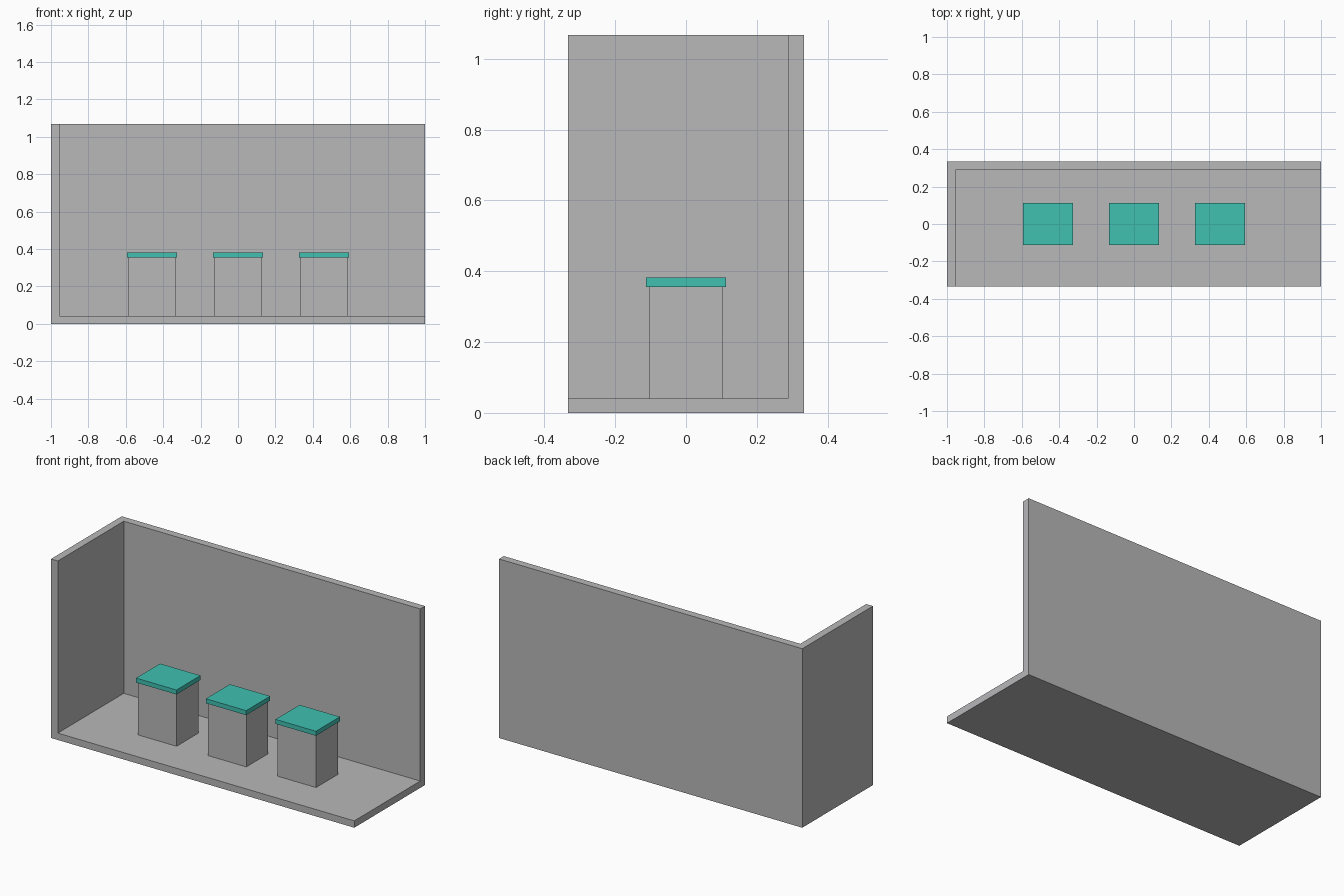
import bpy

if "Cube" in bpy.data.objects:
    bpy.data.objects.remove(bpy.data.objects["Cube"])


def material(name, rgb):
    m = bpy.data.materials.new(name)
    m.diffuse_color = (*rgb, 1.0)
    m.use_nodes = True
    m.node_tree.nodes["Principled BSDF"].inputs["Base Color"].default_value = m.diffuse_color
    return m


def box(name, lo, hi, mat):
    """Axis-aligned box between two corners."""
    centre = [(a + b) / 2 for a, b in zip(lo, hi)]
    bpy.ops.mesh.primitive_cube_add(size=1, location=centre)
    ob = bpy.context.object
    ob.name = name
    ob.scale = [b - a for a, b in zip(lo, hi)]
    bpy.ops.object.transform_apply(location=False, rotation=False, scale=True)
    ob.data.materials.append(mat)
    return ob


grey = material("light_grey", (0.48, 0.48, 0.49))
teal = material("teal", (0.052, 0.53, 0.44))

WIDTH, DEPTH, HEIGHT = 1.0, 0.333, 1.067   # half width, half depth, full height
WALL, FLOOR = 0.045, 0.041

# Room: a block hollowed out, leaving floor, left wall and back wall
room = box("room_shell", (-WIDTH, -DEPTH, 0), (WIDTH, DEPTH, HEIGHT), grey)
cutter = box("room_cutter", (-WIDTH + WALL, -DEPTH - 1, FLOOR),
             (WIDTH + 1, DEPTH - WALL, HEIGHT + 1), grey)
cutter.hide_render = True
cut = room.modifiers.new("hollow", 'BOOLEAN')
cut.operation = 'DIFFERENCE'
cut.solver = 'EXACT'
cut.object = cutter
bpy.context.view_layer.objects.active = room
bpy.ops.object.modifier_apply(modifier=cut.name)
bpy.data.objects.remove(cutter)

# Three pedestals, each with a slightly overhanging teal top
for side, x in (("left", -0.46), ("middle", 0.0), ("right", 0.46)):
    box(side + "_pedestal", (x - 0.127, -0.103, FLOOR), (x + 0.127, 0.103, 0.355), grey)
    box(side + "_pedestal_top", (x - 0.133, -0.113, 0.355), (x + 0.133, 0.113, 0.382), teal)
